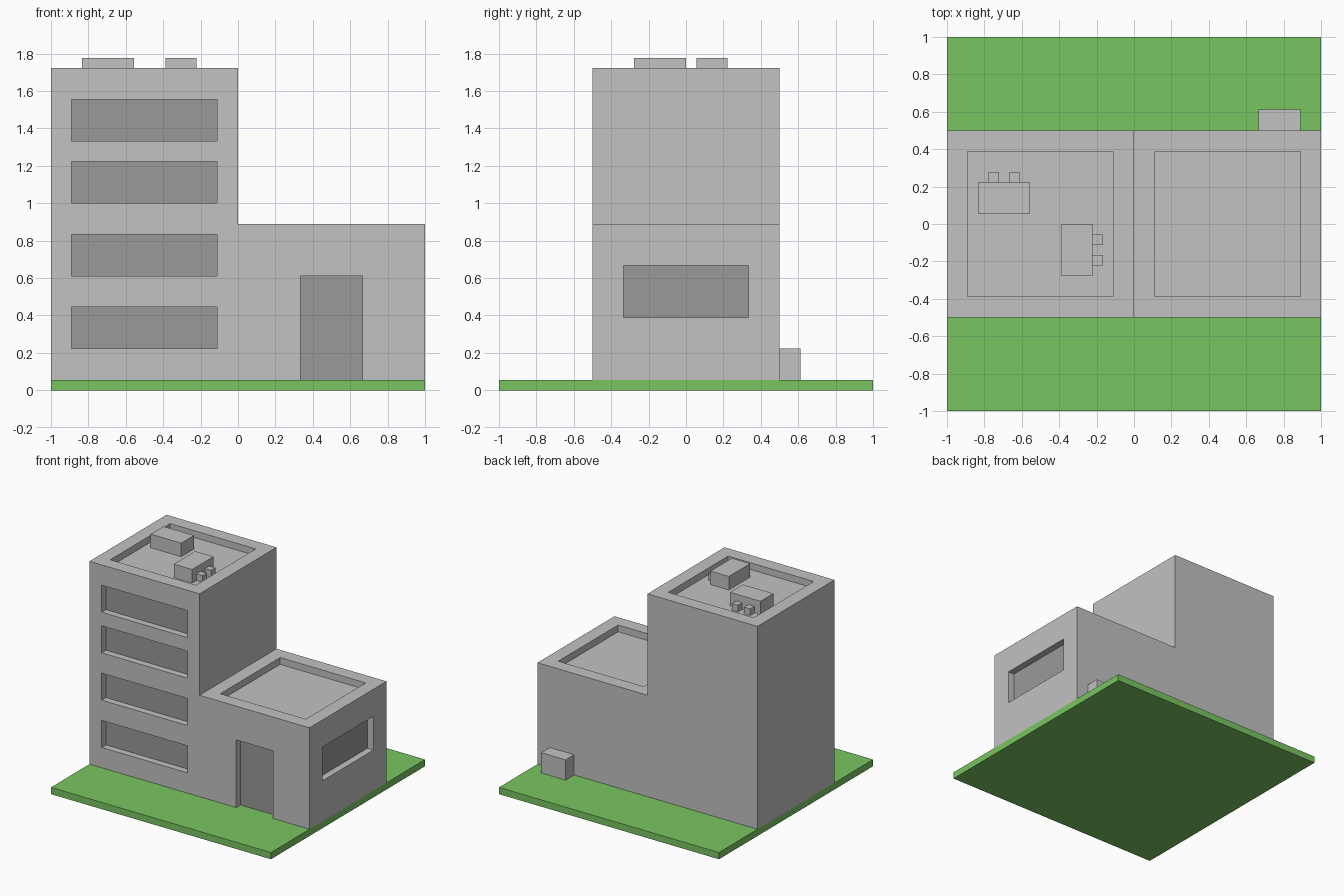
import bpy, bmesh
from mathutils import Vector

if "Cube" in bpy.data.objects:
    bpy.data.objects.remove(bpy.data.objects["Cube"])

U = 1 / 18  # the model sits on a regular module of 1/18


def material(name, rgb):
    m = bpy.data.materials.new(name)
    m.diffuse_color = (*rgb, 1)
    m.use_nodes = True
    m.node_tree.nodes["Principled BSDF"].inputs["Base Color"].default_value = m.diffuse_color
    return m


concrete = material("light grey concrete", (0.54, 0.54, 0.54))
glass = material("dark grey glass", (0.32, 0.32, 0.32))
grass = material("grass green", (0.19, 0.56, 0.12))


def new_object(name, bm, mats):
    me = bpy.data.meshes.new(name)
    bmesh.ops.recalc_face_normals(bm, faces=bm.faces)
    bm.to_mesh(me)
    bm.free()
    for m in mats:
        me.materials.append(m)
    ob = bpy.data.objects.new(name, me)
    bpy.context.collection.objects.link(ob)
    return ob


def add_box(bm, x0, x1, y0, y1, z0, z1, dark=None):
    """Box in module units; faces looking along 'dark' get the second material."""
    geo = bmesh.ops.create_cube(bm, size=1)
    lo, hi = Vector((x0, y0, z0)) * U, Vector((x1, y1, z1)) * U
    for v in geo["verts"]:
        v.co = Vector([lo[i] if v.co[i] < 0 else hi[i] for i in range(3)])
    if dark:
        d = Vector(dark)
        for f in {f for v in geo["verts"] for f in v.link_faces}:
            f.normal_update()
            if f.normal.dot(d) > 0.9:
                f.material_index = 1


def box(name, mat, *dims):
    bm = bmesh.new()
    add_box(bm, *dims)
    return new_object(name, bm, [mat])


# lawn
box("lawn", grass, -18, 18, -18, 18, 0, 1)

# building: stepped profile extruded front to back
bm = bmesh.new()
outline = [(-18, 1), (18, 1), (18, 16), (0, 16), (0, 31), (-18, 31)]
face = bm.faces.new([bm.verts.new((x * U, -9 * U, z * U)) for x, z in outline])
ext = bmesh.ops.extrude_face_region(bm, geom=[face])["geom"]
bmesh.ops.translate(bm, vec=(0, 18 * U, 0),
                    verts=[g for g in ext if isinstance(g, bmesh.types.BMVert)])
if face not in [f for f in bm.faces if abs(f.calc_center_median().y + 9 * U) < 1e-5]:
    bm.faces.new([v for v in bm.verts if v.co.y < 0])
building = new_object("building", bm, [concrete, glass])

# recesses: strip windows, door, side window, two roof wells
bm = bmesh.new()
for z in (4, 11, 18, 24):
    add_box(bm, -16, -2, -10, -8, z, z + 4, (0, 1, 0))
add_box(bm, 6, 12, -10, -8, 0.5, 11, (0, 1, 0))
add_box(bm, 17, 19, -6, 6, 7, 12, (-1, 0, 0))
add_box(bm, -16, -2, -7, 7, 30, 32)
add_box(bm, 2, 16, -7, 7, 15, 17)
cutter = new_object("recess_cutter", bm, [concrete, glass])
cutter.hide_render = True

mod = building.modifiers.new("recesses", "BOOLEAN")
mod.operation = "DIFFERENCE"
mod.solver = "EXACT"
mod.object = cutter
bpy.context.view_layer.objects.active = building
bpy.ops.object.modifier_apply(modifier=mod.name)
bpy.data.objects.remove(cutter)

# rooftop machinery with paired outlets
box("roof_unit_back", concrete, -15, -10, 1, 4, 30, 32)
for i, x in enumerate((-14, -12)):
    box(f"back_outlet_{i + 1}", concrete, x, x + 1, 4, 5, 30, 31)
box("roof_unit_front", concrete, -7, -4, -5, 0, 30, 32)
for i, y in enumerate((-4, -2)):
    box(f"front_outlet_{i + 1}", concrete, -4, -3, y, y + 1, 30, 31)

# utility box behind the low wing
box("utility_box", concrete, 12, 16, 9, 11, 1, 4)
